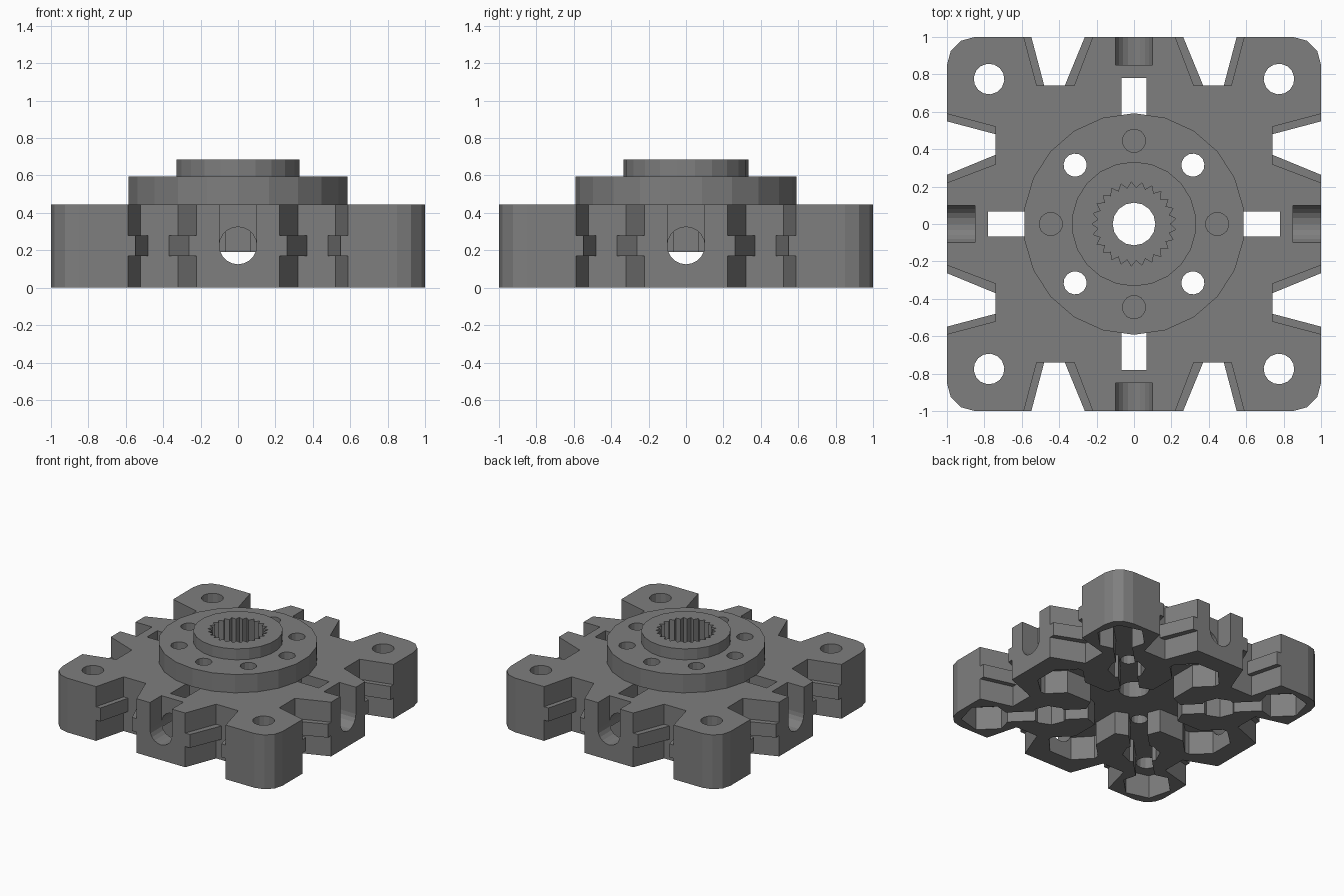
import bpy, bmesh, math
from mathutils import Matrix

if "Cube" in bpy.data.objects:
    bpy.data.objects.remove(bpy.data.objects["Cube"])

grey = bpy.data.materials.new("mid_grey")
grey.use_nodes = True
colour = (0.21, 0.21, 0.21, 1)
grey.diffuse_color = colour
grey.node_tree.nodes["Principled BSDF"].inputs["Base Color"].default_value = colour

TOP, CEILING, LOW, HIGH = 0.445, 0.19, -0.1, 0.8


def prism(name, pts, z0, z1):
    """Extrude a flat outline between two heights."""
    bm = bmesh.new()
    face = bm.faces.new([bm.verts.new((x, y, z0)) for x, y in pts])
    new = bmesh.ops.extrude_face_region(bm, geom=[face])["geom"]
    bmesh.ops.translate(bm, vec=(0, 0, z1 - z0),
                        verts=[v for v in new if isinstance(v, bmesh.types.BMVert)])
    bmesh.ops.recalc_face_normals(bm, faces=bm.faces)
    mesh = bpy.data.meshes.new(name)
    bm.to_mesh(mesh)
    bm.free()
    mesh.materials.append(grey)
    ob = bpy.data.objects.new(name, mesh)
    bpy.context.collection.objects.link(ob)
    return ob


def circle(r, n, cx=0, cy=0, turn=0):
    return [(cx + r * math.cos(turn + math.tau * i / n),
             cy + r * math.sin(turn + math.tau * i / n)) for i in range(n)]


def box(x, y0, y1):
    return [(-x, y0), (x, y0), (x, y1), (-x, y1)]


def cut(body, pts, z0, z1, turns=(0,), tilt=None):
    """Subtract a prism, repeated at the given turns about the centre (degrees)."""
    for a in turns:
        tool = prism("cutter", pts, z0, z1)
        tool.hide_render = True
        if tilt:
            tool.data.transform(tilt)
        tool.data.transform(Matrix.Rotation(math.radians(a), 4, "Z"))
        mod = body.modifiers.new("cut", "BOOLEAN")
        mod.operation, mod.solver, mod.object = "DIFFERENCE", "EXACT", tool
        bpy.context.view_layer.objects.active = body
        bpy.ops.object.modifier_apply(modifier=mod.name)
        bpy.data.objects.remove(tool)


SIDES = (0, 90, 180, 270)
CORNERS = (45, 135, 225, 315)

# Square base with rounded corners
outline = []
for q in range(4):
    mid = math.radians(45 + 90 * q)
    cx, cy = math.copysign(0.85, math.cos(mid)), math.copysign(0.85, math.sin(mid))
    for k in range(4):
        a = math.radians(90 * q + 30 * k)
        outline.append((cx + 0.15 * math.cos(a), cy + 0.15 * math.sin(a)))
base = prism("base_plate", outline, 0, TOP)

# Tapered edge notches, narrower in the middle to leave a rib on each wall
for s in (1, -1):
    wide = [(0.32 * s, 0.74), (0.52 * s, 0.74), (0.61 * s, 1.08), (0.19 * s, 1.08)]
    narrow = [(0.37 * s, 0.74), (0.48 * s, 0.74), (0.57 * s, 1.08), (0.23 * s, 1.08)]
    cut(base, narrow, LOW, HIGH, SIDES)
    cut(base, wide, LOW, 0.17, SIDES)
    cut(base, wide, 0.28, HIGH, SIDES)

# U-shaped side seats with round bores running inward
bore = Matrix.Translation((0, 0, 0.225)) @ Matrix.Rotation(math.radians(-90), 4, "X")
cut(base, circle(0.1, 20), 0.55, 1.1, SIDES, bore)
cut(base, box(0.1, 0.85, 1.1), 0.225, HIGH, SIDES)

# Narrow windows beside the hub
cut(base, box(0.067, 0.53, 0.78), LOW, HIGH, SIDES)

# Underside hollow: centre, side pockets, diagonal channels and fastener pockets
cut(base, circle(0.38, 8), LOW, CEILING)
cut(base, box(0.1, 0.3, 0.8), LOW, CEILING, SIDES)
cut(base, [(-0.1, 0.56), (0.1, 0.56), (0.22, 0.68), (0.22, 0.72), (0.1, 0.85),
           (-0.1, 0.85), (-0.22, 0.72), (-0.22, 0.68)], LOW, CEILING, SIDES)
cut(base, box(0.07, 0.3, 1.05), LOW, CEILING, CORNERS)
cut(base, circle(0.14, 8, 0, 0.63), LOW, CEILING, CORNERS)
cut(base, circle(0.19, 6, 0, 1.1, math.pi / 6), LOW, CEILING, CORNERS)

# Hub disc and collar
hub = prism("hub_disc", circle(0.592, 22, turn=math.pi / 22), TOP, 0.595)
collar = prism("hub_collar", circle(0.333, 22, turn=math.pi / 22), 0.595, 0.685)

# Screw holes
cut(base, circle(0.082, 14, 0, 1.096), LOW, HIGH, CORNERS)
for part in (base, hub):
    cut(part, circle(0.062, 14, 0, 0.445), LOW, HIGH, CORNERS)
cut(hub, circle(0.062, 14, 0, 0.445), LOW, HIGH, SIDES)
cut(base, circle(0.114, 16), LOW, HIGH)

# Toothed socket through hub and collar
teeth = 25
socket = []
for i in range(2 * teeth):
    r = 0.225 if i % 2 else 0.192
    a = math.pi * i / teeth
    socket.append((r * math.cos(a), r * math.sin(a)))
for part in (hub, collar):
    cut(part, socket, LOW, HIGH)
